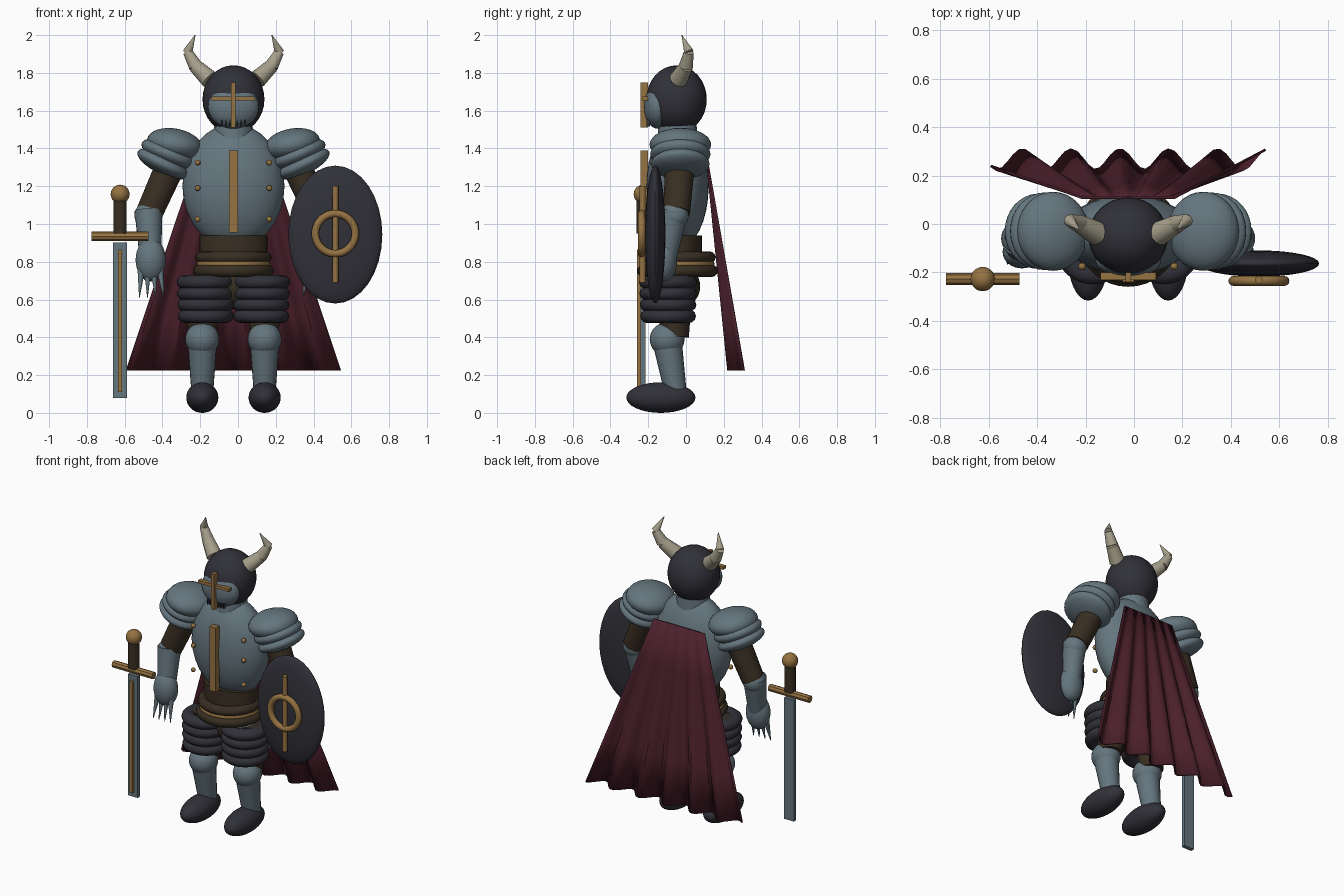
import bpy, bmesh, math
from mathutils import Vector, Matrix

if "Cube" in bpy.data.objects:
    bpy.data.objects.remove(bpy.data.objects["Cube"])


def material(name, rgb):
    m = bpy.data.materials.new(name)
    m.use_nodes = True
    m.diffuse_color = (*rgb, 1)
    m.node_tree.nodes["Principled BSDF"].inputs["Base Color"].default_value = (*rgb, 1)
    return m


STEEL = material("blue_steel", (.13, .18, .21))
IRON = material("dark_iron", (.03, .03, .04))
GOLD = material("old_gold", (.30, .17, .055))
LEATHER = material("brown_leather", (.04, .028, .016))
CLOTH = material("wine_cloth", (.07, .014, .024))
BONE = material("horn_bone", (.38, .35, .26))
CX = -.024  # the figure's own middle line
BODY_Y = -.045


def finish(name, bm, mat, smooth=True):
    mesh = bpy.data.meshes.new(name)
    bm.to_mesh(mesh)
    bm.free()
    mesh.materials.append(mat)
    ob = bpy.data.objects.new(name, mesh)
    bpy.context.collection.objects.link(ob)
    if smooth:
        bpy.ops.object.select_all(action='DESELECT')
        ob.select_set(True)
        bpy.context.view_layer.objects.active = ob
        bpy.ops.object.shade_smooth_by_angle(angle=math.radians(40))
    return ob


def ball(name, mat, at, size, tilt=0.0):
    bm = bmesh.new()
    mtx = Matrix.Translation(at) @ Matrix.Rotation(tilt, 4, 'Y') @ Matrix.Diagonal((*size, 1))
    bmesh.ops.create_uvsphere(bm, u_segments=32, v_segments=16, radius=1, matrix=mtx)
    return finish(name, bm, mat)


def rod(name, mat, a, b, r1, r2, sides=20, squash=1.0):
    a, b = Vector(a), Vector(b)
    d = b - a
    bm = bmesh.new()
    mtx = (Matrix.Translation((a + b) / 2) @ d.to_track_quat('Z', 'Y').to_matrix().to_4x4()
           @ Matrix.Diagonal((1, squash, 1, 1)))
    bmesh.ops.create_cone(bm, cap_ends=True, segments=sides, radius1=r1, radius2=r2,
                          depth=d.length, matrix=mtx)
    return finish(name, bm, mat)


def box(name, mat, at, size):
    bm = bmesh.new()
    bmesh.ops.create_cube(bm, size=1, matrix=Matrix.Translation(at) @ Matrix.Diagonal((*size, 1)))
    return finish(name, bm, mat, False)


def ring(name, mat, at, major, minor, upright=False, flat=1.0):
    """Torus lying flat, or upright and facing the front."""
    n, k = 36, 12
    bm = bmesh.new()
    grid = []
    for i in range(n):
        a = math.tau * i / n
        row = []
        for j in range(k):
            b = math.tau * j / k
            r = major + minor * math.cos(b)
            row.append(bm.verts.new((r * math.cos(a), r * math.sin(a), flat * minor * math.sin(b))))
        grid.append(row)
    for i in range(n):
        for j in range(k):
            p, q = grid[i], grid[(i + 1) % n]
            bm.faces.new((p[j], q[j], q[(j + 1) % k], p[(j + 1) % k]))
    turn = Matrix.Rotation(math.pi / 2 if upright else 0, 4, 'X')
    bm.transform(Matrix.Translation(at) @ turn)
    return finish(name, bm, mat)


# Head: helmet, visor, gold cross, breathing slits
ball("helmet", IRON, (CX, -.05, 1.66), (.164, .16, .18))
ball("visor", STEEL, (CX, -.152, 1.62), (.135, .07, .115))
box("visor_cross_upright", GOLD, (CX, -.22, 1.63), (.024, .04, .24))
box("visor_cross_bar", GOLD, (CX, -.215, 1.665), (.23, .03, .02))
for i in (-3, -2, -1, 1, 2, 3):
    box("visor_slit", IRON, (CX + i * .02, -.2, 1.535), (.006, .02, .035))

# Torso, chest strip and belts
ball("breastplate", STEEL, (CX, BODY_Y, 1.2), (.27, .165, .33))
rod("neck", STEEL, (CX, BODY_Y, 1.4), (CX, BODY_Y, 1.54), .11, .1)
box("chest_strip", GOLD, (CX, -.22, 1.172), (.048, .04, .436))
rod("waist", LEATHER, (CX, BODY_Y, .72), (CX, BODY_Y, .94), .18, .18, 32, .72)
ring("upper_belt", LEATHER, (CX, BODY_Y, .823), .17, .032)
ring("lower_belt", LEATHER, (CX, BODY_Y, .752), .182, .032)
ring("belt_trim", GOLD, (CX, BODY_Y, .789), .178, .018)
ball("pelvis", LEATHER, (CX, BODY_Y, .67), (.17, .12, .12))

for s, side in ((-1, "right_"), (1, "left_")):
    def P(x, y, z):
        return CX + s * x, y, z

    # Horns in three tapering joints
    path = [P(.125, -.04, 1.765), P(.2, 0, 1.835), P(.242, .015, 1.91), P(.203, -.022, 2.0)]
    radii = (.05, .038, .026, .002)
    for i in range(3):
        rod(side + "horn", BONE, path[i], path[i + 1], radii[i], radii[i + 1], 12)

    # Chest studs
    for z in (1.325, 1.19, 1.025):
        ball(side + "stud", GOLD, P(.19, -.175, z), (.015,) * 3)

    # Layered shoulder plates, square to the arm
    ball(side + "shoulder_dome", STEEL, P(.31, -.03, 1.42), (.15, .163, .085), -s * .2)
    ball(side + "shoulder_plate", STEEL, P(.345, -.03, 1.37), (.152, .16, .06), -s * .4)
    ball(side + "shoulder_plate", STEEL, P(.372, -.03, 1.318), (.15, .155, .055), -s * .45)

    # Arm, gauntlet and claws
    rod(side + "upper_arm", LEATHER, P(.32, -.03, 1.34), P(.445, -.05, 1.06), .08, .072)
    ball(side + "elbow", STEEL, P(.45, -.06, 1.045), (.074, .074, .075))
    rod(side + "forearm", STEEL, P(.45, -.06, 1.07), P(.44, -.105, .83), .074, .058)
    ball(side + "hand", STEEL, P(.438, -.115, .81), (.08, .068, .115))
    for i in range(4):
        rod(side + "claw", STEEL, P(.488 - i * .033, -.13, .76),
            P(.498 - i * .043, -.165, .612), .02, .002, 10)

    # Leg with ringed thigh guard
    rod(side + "thigh", LEATHER, P(.155, -.06, .72), P(.165, -.06, .4), .1, .075)
    ball(side + "thigh_plate", STEEL, P(.13, -.09, .63), (.11, .115, .12))
    for i in range(4):
        ring(side + "thigh_ring", IRON, P(.147, -.095, .692 - i * .06), .11 - i * .002, .044, flat=.85)
    ball(side + "knee", STEEL, P(.165, -.1, .39), (.09, .092, .09))
    rod(side + "shin", STEEL, P(.165, -.1, .38), P(.165, -.055, .11), .078, .058)
    ball(side + "foot", IRON, P(.165, -.133, .081), (.085, .183, .081))

# Pleated cape
bm = bmesh.new()
columns, rows = 48, 4
grid = []
for r in range(rows + 1):
    t = r / rows
    line = []
    for c in range(columns + 1):
        u = 2 * c / columns - 1
        fold = math.cos(math.tau * (u + .06) / .355)
        line.append(bm.verts.new((CX + u * (.19 + .377 * t), .108 + t * (.157 + .042 * fold),
                                  1.36 - 1.135 * t)))
    grid.append(line)
for r in range(rows):
    for c in range(columns):
        bm.faces.new((grid[r][c], grid[r + 1][c], grid[r + 1][c + 1], grid[r][c + 1]))
cape = finish("cape", bm, CLOTH)
thick = cape.modifiers.new("thickness", 'SOLIDIFY')
thick.thickness = .01
thick.offset = 0

# Sword beside the right hand
SX, SY = -.624, -.227
ball("pommel", GOLD, (SX, SY, 1.158), (.05,) * 3)
rod("grip", LEATHER, (SX, SY, .95), (SX, SY, 1.13), .035, .035)
rod("crossguard", GOLD, (SX - .151, SY, .935), (SX + .151, SY, .935), .024, .024, 8)
box("blade", STEEL, (SX, SY, .49), (.074, .026, .824))
box("blade_inlay", GOLD, (SX, SY - .018, .488), (.022, .03, .755))

# Shield with ring and bar
HX, HZ = .515, .944
ball("shield", IRON, (HX, -.163, HZ), (.249, .054, .365))
ring("shield_ring", GOLD, (HX, -.235, HZ + .005), .106, .02, upright=True)
rod("shield_bar", GOLD, (HX, -.23, .69), (HX, -.23, 1.2), .016, .016, 12)
